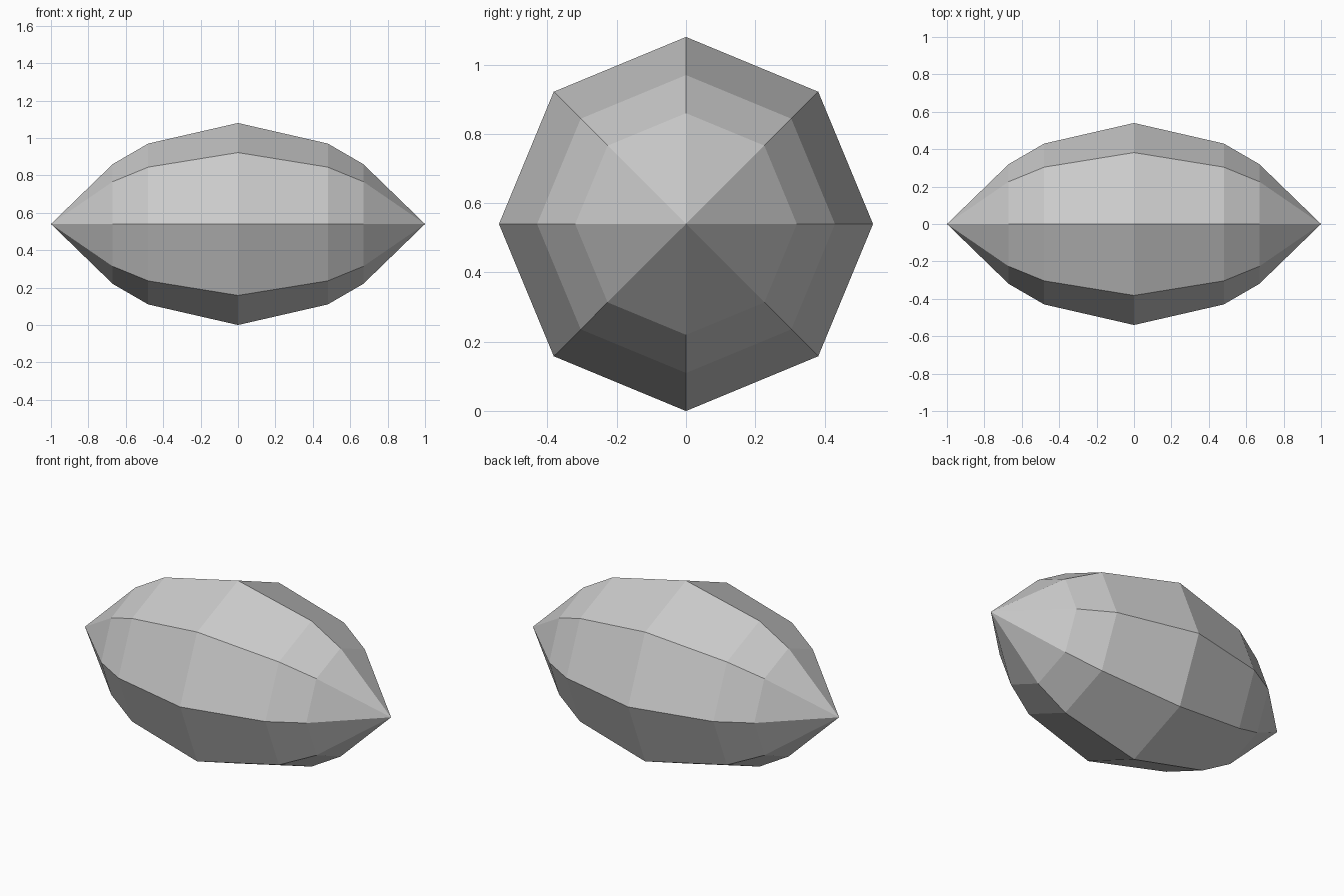
import bpy, bmesh, math

cube = bpy.data.objects.get("Cube")
if cube:
    bpy.data.objects.remove(cube, do_unlink=True)

SIDES = 8
RADIUS = 0.54

# Half profile as (distance along x, radius), mirrored for both ends
half = [(0.48, 0.43), (0.67, 0.32)]
profile = [(-x, r) for x, r in reversed(half)] + [(0, RADIUS)] + half

grey = bpy.data.materials.new("plain grey")
grey.use_nodes = True
colour = (0.6, 0.6, 0.6, 1)
grey.diffuse_color = colour
grey.node_tree.nodes["Principled BSDF"].inputs["Base Color"].default_value = colour

# Faceted spindle: octagonal rings closed by a point at each end
bm = bmesh.new()
rings = []
for x, r in profile:
    angles = [math.tau * i / SIDES for i in range(SIDES)]
    rings.append([bm.verts.new((x, r * math.cos(a), r * math.sin(a))) for a in angles])
left_tip = bm.verts.new((1, 0, 0))
right_tip = bm.verts.new((-1, 0, 0))

for i in range(SIDES):
    j = (i + 1) % SIDES
    for a, b in zip(rings, rings[1:]):
        bm.faces.new((a[i], a[j], b[j], b[i]))
    bm.faces.new((right_tip, rings[0][j], rings[0][i]))
    bm.faces.new((left_tip, rings[-1][i], rings[-1][j]))
bmesh.ops.recalc_face_normals(bm, faces=bm.faces)

mesh = bpy.data.meshes.new("faceted_spindle")
bm.to_mesh(mesh)
bm.free()
mesh.materials.append(grey)
spindle = bpy.data.objects.new("faceted_spindle", mesh)
spindle.location.z = RADIUS
bpy.context.collection.objects.link(spindle)
